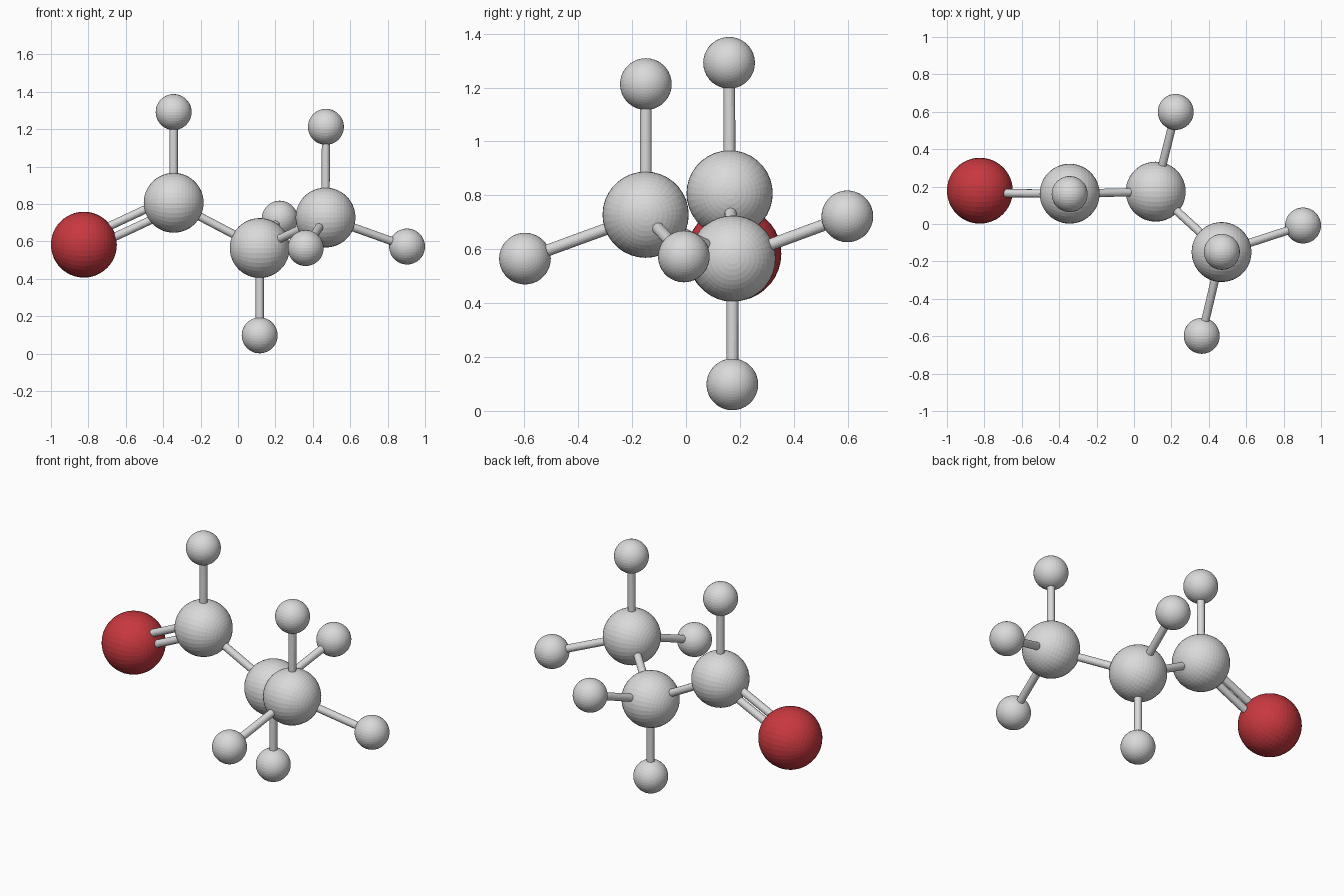
import bpy, math
from mathutils import Vector

if "Cube" in bpy.data.objects:
    bpy.data.objects.remove(bpy.data.objects["Cube"])


def material(name, rgb):
    m = bpy.data.materials.new(name)
    m.diffuse_color = (*rgb, 1)
    m.use_nodes = True
    m.node_tree.nodes["Principled BSDF"].inputs["Base Color"].default_value = m.diffuse_color
    return m


GREY = material("light grey", (0.7, 0.7, 0.7))
RED = material("dark red", (0.58, 0.04, 0.05))


def ball(name, pos, radius, mat=GREY):
    # faceted sphere with its poles along x
    bpy.ops.mesh.primitive_uv_sphere_add(segments=36, ring_count=24, radius=radius,
                                         location=pos, rotation=(0, math.pi / 2, 0))
    ob = bpy.context.object
    ob.name = name
    ob.data.materials.append(mat)


def rod(name, a, b, radius=0.022):
    a, b = Vector(a), Vector(b)
    d = b - a
    bpy.ops.mesh.primitive_cylinder_add(vertices=20, radius=radius, depth=d.length,
                                        location=(a + b) / 2)
    ob = bpy.context.object
    ob.name = name
    ob.rotation_euler = d.to_track_quat('Z', 'Y').to_euler()
    ob.data.materials.append(GREY)


LARGE, MEDIUM, SMALL = 0.176, 0.16, 0.096

# the chain: one red ball and three medium grey balls
red = Vector((-0.824, 0.178, 0.583))
chain = [Vector((-0.344, 0.162, 0.807)),
         Vector((0.116, 0.173, 0.565)),
         Vector((0.468, -0.150, 0.728))]
ball("red_ball", red, LARGE, RED)
for i, c in enumerate(chain):
    ball(f"chain_ball_{i + 1}", c, MEDIUM)
for i in range(2):
    rod(f"chain_rod_{i + 1}", chain[i], chain[i + 1])

# small balls, each on a rod from its chain ball
small = [(0, (-0.344, 0.160, 1.292)),
         (1, (0.116, 0.172, 0.098)),
         (1, (0.223, 0.599, 0.722)),
         (2, (0.470, -0.149, 1.213)),
         (2, (0.904, -0.008, 0.573)),
         (2, (0.362, -0.598, 0.565))]
for i, (parent, p) in enumerate(small):
    ball(f"small_ball_{i + 1}", p, SMALL)
    rod(f"small_rod_{i + 1}", chain[parent], p)

# double rod to the red ball, one above the other
end = Vector((red.x, chain[0].y + 0.004, red.z))
side = (end - chain[0]).cross(Vector((0, 1, 0))).normalized() * 0.032
for name, s in (("double_rod_upper", 1), ("double_rod_lower", -1)):
    rod(name, chain[0] + side * s, end + side * s)
